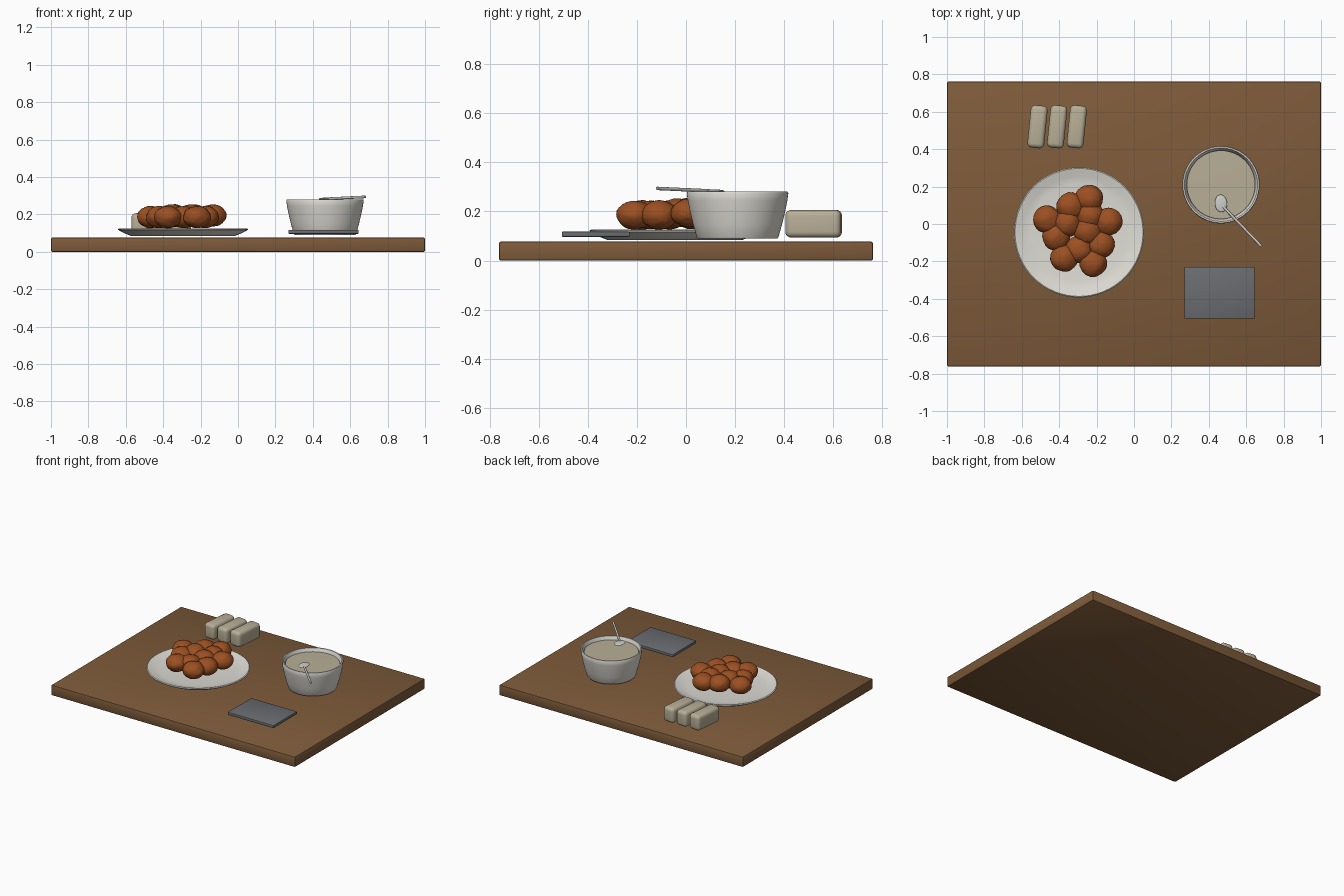
import bpy, bmesh, math, random
from mathutils import Vector, noise

if "Cube" in bpy.data.objects:
    bpy.data.objects.remove(bpy.data.objects["Cube"])

random.seed(4)


def mat(name, r, g, b):
    m = bpy.data.materials.new(name)
    lin = [((c / 255 + 0.055) / 1.055) ** 2.4 for c in (r, g, b)]
    m.diffuse_color = (*lin, 1)
    m.use_nodes = True
    m.node_tree.nodes["Principled BSDF"].inputs["Base Color"].default_value = m.diffuse_color
    return m


WOOD = mat("brown wood", 126, 91, 58)
CERAMIC = mat("white ceramic", 222, 220, 212)
CREAM = mat("cream", 184, 175, 151)
SLATE = mat("slate grey", 106, 109, 113)
FRIED = mat("fried brown", 156, 80, 34)
METAL = mat("pale metal", 205, 205, 202)


def finish(bm, name, material, loc=(0, 0, 0), rot=(0, 0, 0), angle=35):
    bmesh.ops.recalc_face_normals(bm, faces=bm.faces)
    me = bpy.data.meshes.new(name)
    bm.to_mesh(me)
    bm.free()
    ob = bpy.data.objects.new(name, me)
    bpy.context.collection.objects.link(ob)
    ob.location, ob.rotation_euler = loc, rot
    me.materials.append(material)
    bpy.ops.object.select_all(action='DESELECT')
    ob.select_set(True)
    bpy.context.view_layer.objects.active = ob
    bpy.ops.object.shade_smooth_by_angle(angle=math.radians(angle))
    return ob


def box(name, size, loc, material, bevel, segments=1, rot_z=0):
    bm = bmesh.new()
    bmesh.ops.create_cube(bm, size=1)
    bmesh.ops.scale(bm, vec=size, verts=bm.verts)
    bmesh.ops.bevel(bm, geom=bm.edges[:], offset=bevel, segments=segments,
                    profile=0.5, affect='EDGES')
    return finish(bm, name, material, loc, (0, 0, rot_z))


def lathe(name, profile, xy, material, n=64):
    """Spin an (r, z) profile that starts and ends on the axis."""
    bm = bmesh.new()
    vs = [bm.verts.new((r, 0, z)) for r, z in profile]
    es = [bm.edges.new(p) for p in zip(vs, vs[1:])]
    bmesh.ops.spin(bm, geom=vs + es, cent=(0, 0, 0), axis=(0, 0, 1),
                   angle=2 * math.pi, steps=n)
    bmesh.ops.remove_doubles(bm, verts=bm.verts, dist=1e-5)
    return finish(bm, name, material, (*xy, 0))


# serving board
box("board", (2, 1.524, 0.077), (0, 0, 0.0385), WOOD, 0.008, 2)

# shallow plate with raised rim
lathe("plate", [(0, .084), (.275, .084), (.315, .100), (.346, .117),
                (.348, .122), (.342, .126), (.332, .124), (.30, .112),
                (.26, .106), (0, .105)], (-.294, -.045), CERAMIC)

# fried balls heaped on the plate: x, y
BALLS = [(-.24, .137), (-.34, .095), (-.465, .025), (-.357, .005),
         (-.417, -.067), (-.235, .045), (-.137, .013), (-.25, -.035),
         (-.176, -.11), (-.294, -.136), (-.374, -.18), (-.22, -.208)]
for i, (x, y) in enumerate(BALLS):
    bm = bmesh.new()
    bmesh.ops.create_icosphere(bm, subdivisions=4, radius=1)
    seed = Vector((i * 7.3, i * 3.1, 0))
    for v in bm.verts:
        d = v.co.normalized()
        k = 1 + .05 * noise.noise(d * 1.6 + seed) + .035 * noise.noise(d * 6 + seed)
        v.co = Vector((d.x * .074, d.y * .074, d.z * .059)) * k
    z = .186 + (.008 if y > -.04 and x > -.4 else 0)
    finish(bm, f"fried_ball_{i + 1}", FRIED, (x, y, z),
           (0, 0, random.uniform(0, 6)), 60)

# bread pieces
for i in range(3):
    box(f"bread_{i + 1}", (.09, .228, .113), (-.516 + .105 * i, .52, .15),
        CREAM, .024, 4, -.1)

# dip bowl and its filling
BOWL = (.465, .21)
lathe("bowl", [(0, .09), (.163, .09), (.167, .096), (.182, .15), (.194, .20),
               (.203, .245), (.207, .274), (.204, .281), (.196, .281),
               (.191, .272), (.184, .24), (.170, .18), (.150, .115), (0, .11)],
      BOWL, CERAMIC)
lathe("dip", [(0, .245), (.183, .245), (.183, .258), (0, .260)], BOWL, CREAM)

# spoon: flattened oval head and a thin handle over the rim
bm = bmesh.new()
bmesh.ops.create_uvsphere(bm, u_segments=32, v_segments=16, radius=1)
bmesh.ops.scale(bm, vec=(.033, .047, .007), verts=bm.verts)
finish(bm, "spoon_head", METAL, (.465, .11, .283), (0, 0, .1))
a, b = Vector((.475, .095, .284)), Vector((.68, -.118, .294))
bm = bmesh.new()
bmesh.ops.create_cone(bm, cap_ends=True, segments=16, radius1=.007,
                      radius2=.007, depth=(b - a).length)
finish(bm, "spoon_handle", METAL, (a + b) / 2,
       (b - a).to_track_quat('Z', 'Y').to_euler())

# folded napkin
box("napkin", (.376, .276, .021), (.457, -.368, .107), SLATE, .004, 2)
